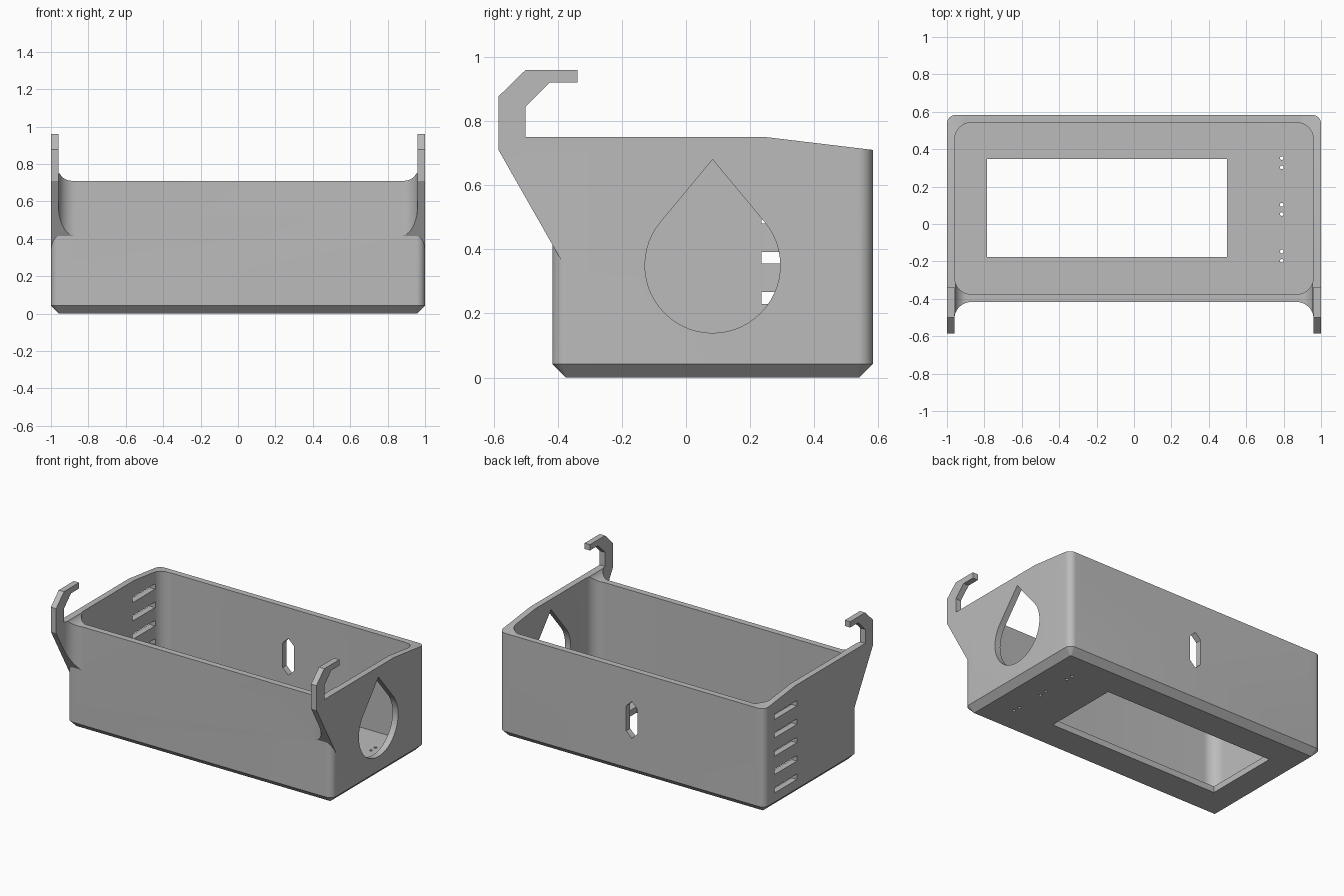
import bpy
import bmesh
from math import sin, cos, pi, acos

if "Cube" in bpy.data.objects:
    bpy.data.objects.remove(bpy.data.objects["Cube"])

grey = bpy.data.materials.new("plain grey")
grey.use_nodes = True
grey.diffuse_color = (0.5, 0.5, 0.5, 1)
grey.node_tree.nodes["Principled BSDF"].inputs["Base Color"].default_value = (0.5, 0.5, 0.5, 1)

WALL = 0.042
FRONT, BACK = -0.417, 0.583
RIM = 0.71      # height of front and back walls
SIDE = 0.75     # height of side walls


def rounded(x0, x1, y0, y1, r, n=10):
    """Rounded rectangle outline."""
    pts = []
    corners = [(x1 - r, y1 - r), (x0 + r, y1 - r), (x0 + r, y0 + r), (x1 - r, y0 + r)]
    for k, (cx, cy) in enumerate(corners):
        for i in range(n + 1):
            a = (k + i / n) * pi / 2
            pts.append((cx + r * cos(a), cy + r * sin(a)))
    return pts


def rect(u0, u1, v0, v1):
    return [(u0, v0), (u1, v0), (u1, v1), (u0, v1)]


def place(axis, u, v, d):
    return {"x": (d, u, v), "y": (u, d, v), "z": (u, v, d)}[axis]


def loft(name, axis, layers):
    """Closed solid through outlines [(depth, points), ...] along an axis."""
    bm = bmesh.new()
    rings = [[bm.verts.new(place(axis, u, v, d)) for u, v in pts] for d, pts in layers]
    bm.faces.new(rings[0])
    bm.faces.new(rings[-1])
    for low, high in zip(rings, rings[1:]):
        for i in range(len(low)):
            j = (i + 1) % len(low)
            bm.faces.new((low[i], low[j], high[j], high[i]))
    bmesh.ops.recalc_face_normals(bm, faces=bm.faces)
    mesh = bpy.data.meshes.new(name)
    bm.to_mesh(mesh)
    bm.free()
    mesh.materials.append(grey)
    obj = bpy.data.objects.new(name, mesh)
    bpy.context.collection.objects.link(obj)
    return obj


def prism(name, axis, pts, a, b):
    return loft(name, axis, [(a, pts), (b, pts)])


def combine(target, tool, operation="DIFFERENCE"):
    """Apply a boolean and discard the tool."""
    tool.hide_render = True
    mod = target.modifiers.new("bool", "BOOLEAN")
    mod.operation = operation
    mod.solver = "EXACT"
    mod.object = tool
    bpy.context.view_layer.objects.active = target
    bpy.ops.object.modifier_apply(modifier=mod.name)
    bpy.data.objects.remove(tool)


# Outer tub with a chamfered bottom edge
outer = rounded(-1, 1, FRONT, BACK, 0.046)
base = rounded(-1 + WALL, 1 - WALL, FRONT + WALL, BACK - WALL, 0.004)
tub = loft("hanging_bin", "z", [(0, base), (WALL, outer), (SIDE, outer)])

# Hooked arms: one side profile, cleared between the arms with filleted corners
hook = [(-0.3, SIDE), (-0.5, SIDE), (-0.5, 0.845), (-0.425, 0.92), (-0.338, 0.92),
        (-0.338, 0.96), (-0.5, 0.96), (-0.585, 0.877), (-0.585, RIM),
        (-0.375, 0.341), (-0.3, 0.341)]
arms = prism("arms", "x", hook, -1, 1)
combine(arms, prism("arm_gap", "z", rounded(-0.96, 0.96, -1.2, FRONT, 0.09), -0.2, 1.3))
combine(tub, arms, "UNION")

# Hollow inside, lowered front and back rims, sloped rear of the sides
inside = rounded(-1 + WALL, 1 - WALL, FRONT + WALL, BACK - WALL, 0.085)
combine(tub, prism("hollow", "z", inside, WALL, 1.3))
combine(tub, prism("rim_cut", "y", rounded(-0.96, 0.96, RIM, 1.4, 0.07), -1, 1))
combine(tub, prism("slope_cut", "x",
                   [(0.25, SIDE), (0.65, 0.702), (0.65, 0.9), (0.25, 0.9)], -1.2, 1.2))

# Teardrop opening in one side
cy, cz, radius, apex = 0.083, 0.35, 0.211, 0.68
tangent = acos(radius / (apex - cz))
drop = [(cy, apex)]
for i in range(41):
    a = tangent + (2 * pi - 2 * tangent) * i / 40
    drop.append((cy + radius * sin(a), cz + radius * cos(a)))
combine(tub, prism("teardrop", "x", drop, 0.8, 1.2))

# Vent slots in the other side
for i in range(5):
    z = 0.105 + 0.125 * i
    combine(tub, prism("vent", "x", rect(0.235, 0.475, z, z + 0.037), -1.2, -0.8))

# Long hexagonal hole in the back
hexagon = [(0, 0.25), (0.042, 0.29), (0.042, 0.46), (0, 0.5), (-0.042, 0.46), (-0.042, 0.29)]
combine(tub, prism("back_hole", "y", hexagon, 0.4, 0.8))

# Floor window and pin holes
combine(tub, prism("window", "z", rect(-0.785, 0.498, -0.177, 0.348), -0.2, 0.2))
for y in (0.352, 0.303, 0.103, 0.053, -0.147, -0.197):
    pin = rounded(0.78, 0.8, y - 0.01, y + 0.01, 0.0099, 4)
    combine(tub, prism("pin_hole", "z", pin, -0.2, 0.2))

# Smooth the fillets, keep the edges
bpy.ops.object.select_all(action="DESELECT")
tub.select_set(True)
bpy.context.view_layer.objects.active = tub
bpy.ops.object.shade_smooth_by_angle(angle=0.5)
